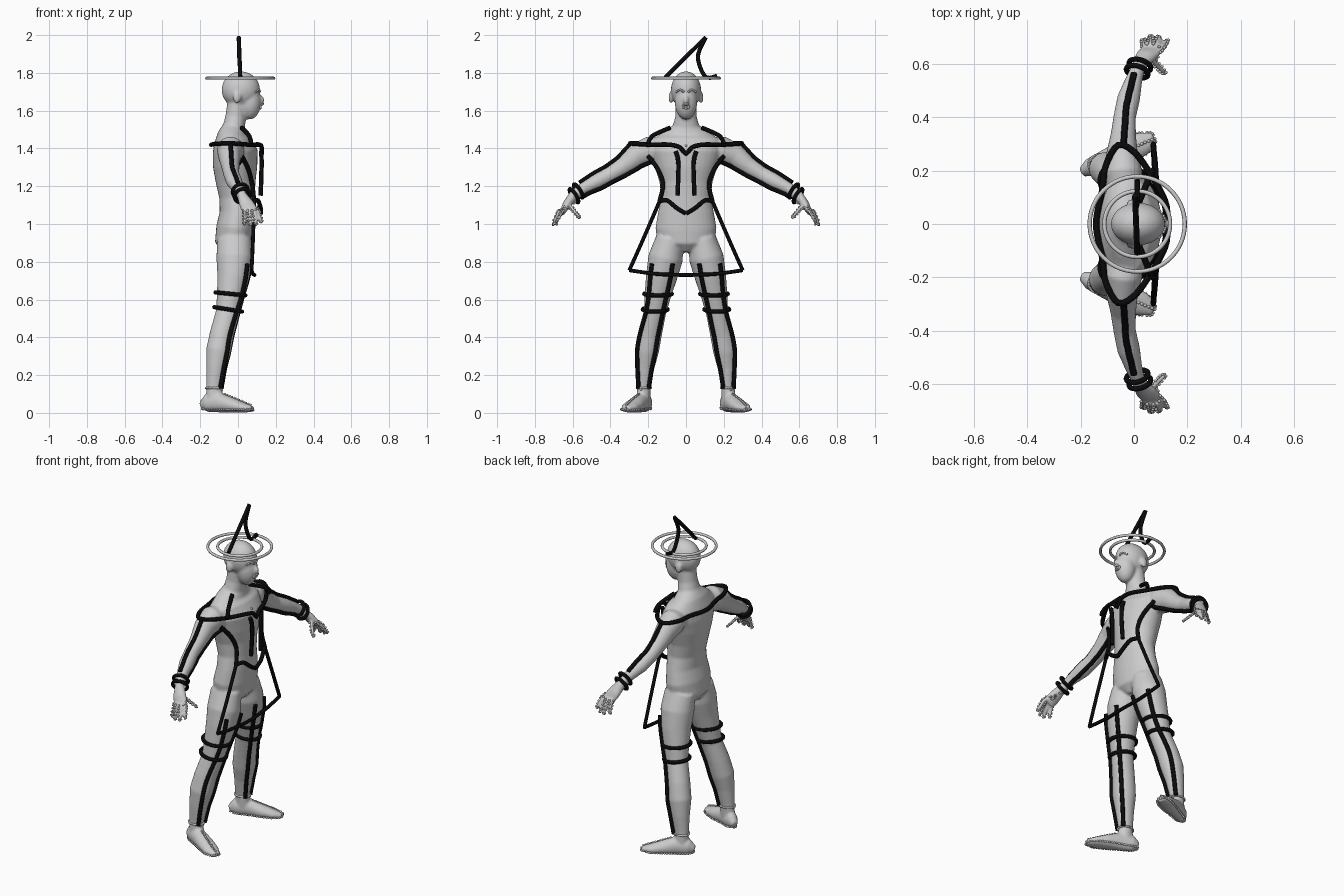
import bpy, bmesh, math
from mathutils import Vector, Matrix
from mathutils.bvhtree import BVHTree

if "Cube" in bpy.data.objects:
    bpy.data.objects.remove(bpy.data.objects["Cube"])

black = bpy.data.materials.new("black")
black.diffuse_color = (0.003, 0.003, 0.003, 1)
black.use_nodes = True
black.node_tree.nodes["Principled BSDF"].inputs["Base Color"].default_value = black.diffuse_color


def loft(bm, stations, ref=(1, 0, 0), side=1, n=20):
    """Closed tube through stations (x, y, z, radius along ref, radius across)."""
    pts = [Vector((s[0], s[1] * side, s[2])) for s in stations]
    rings = []
    for i, s in enumerate(stations):
        t = (pts[min(i + 1, len(pts) - 1)] - pts[max(i - 1, 0)]).normalized()
        r = Vector(ref)
        u = (r - t * r.dot(t)).normalized()
        v = t.cross(u)
        rings.append([bm.verts.new(pts[i] + u * s[3] * math.cos(a) + v * s[4] * math.sin(a))
                      for a in (2 * math.pi * k / n for k in range(n))])
    for a, b in zip(rings, rings[1:]):
        for k in range(n):
            bm.faces.new((a[k], a[(k + 1) % n], b[(k + 1) % n], b[k]))
    bm.faces.new(rings[0][::-1])
    bm.faces.new(rings[-1])


def ball(bm, c, r):
    m = Matrix.Translation(c) @ Matrix.Diagonal((*r, 1))
    bmesh.ops.create_uvsphere(bm, u_segments=24, v_segments=16, radius=1, matrix=m)


def finish(bm, name):
    bmesh.ops.recalc_face_normals(bm, faces=bm.faces)
    me = bpy.data.meshes.new(name)
    bm.to_mesh(me)
    bm.free()
    ob = bpy.data.objects.new(name, me)
    bpy.context.collection.objects.link(ob)
    me.shade_smooth()
    return ob


# Body: torso, neck, head, limbs fused into one smooth skin
bm = bmesh.new()
loft(bm, [(-.02, 0, .85, .06, .04), (-.022, 0, .90, .10, .15), (-.015, 0, .98, .10, .162),
          (-.005, 0, 1.06, .092, .148), (-.005, 0, 1.14, .094, .132), (-.012, 0, 1.22, .105, .14),
          (-.015, 0, 1.30, .117, .165), (-.015, 0, 1.38, .12, .19), (-.03, 0, 1.44, .098, .19),
          (-.03, 0, 1.48, .075, .13), (-.02, 0, 1.52, .058, .07), (-.012, 0, 1.57, .054, .056),
          (0, 0, 1.66, .054, .054)], n=32)
ball(bm, (.015, 0, 1.71), (.102, .08, .098))
ball(bm, (.062, 0, 1.648), (.06, .06, .095))
ball(bm, (.118, 0, 1.655), (.022, .016, .026))
ARM = [(-.03, .10, 1.40, .06, .05), (-.04, .19, 1.39, .072, .075), (-.045, .26, 1.36, .06, .066),
       (-.04, .33, 1.305, .048, .05), (-.035, .40, 1.262, .042, .043), (-.02, .47, 1.225, .043, .042),
       (0, .54, 1.19, .032, .032), (.018, .59, 1.155, .025, .029), (.045, .63, 1.105, .04, .023),
       (.072, .655, 1.06, .042, .014)]
LEG = [(-.02, .085, .92, .09, .075), (-.018, .108, .82, .096, .092), (-.025, .13, .72, .085, .083),
       (-.04, .15, .62, .072, .07), (-.055, .165, .53, .063, .059), (-.085, .19, .42, .064, .063),
       (-.103, .207, .33, .066, .064), (-.115, .217, .24, .053, .05), (-.125, .222, .14, .043, .036),
       (-.125, .225, .07, .043, .036)]
FOOT = [(-.195, .195, .04, .02, .018), (-.165, .21, .052, .048, .035), (-.10, .24, .055, .053, .042),
        (-.03, .27, .04, .04, .048), (.03, .30, .028, .027, .046), (.075, .32, .02, .016, .026)]
FINGERS = [((.04, .66, 1.07), (.035, .69, 1.0)), ((.062, .668, 1.07), (.066, .704, .995)),
           ((.085, .668, 1.07), (.097, .702, .998)), ((.105, .655, 1.07), (.124, .687, 1.01))]
THUMB = ((.06, .62, 1.10), (.115, .565, 1.035))
for s in (1, -1):
    loft(bm, ARM, side=s)
    loft(bm, LEG, side=s, n=24)
    loft(bm, FOOT, ref=(0, 0, 1), side=s)
    ball(bm, (-.005, .08 * s, 1.67), (.022, .012, .032))
    for a, b in FINGERS + [THUMB]:
        loft(bm, [(*a, .012, .012), (*b, .009, .009)], side=s, n=10)
body = finish(bm, "body")
rm = body.modifiers.new("fuse", "REMESH")
rm.mode, rm.voxel_size, rm.use_smooth_shade = "VOXEL", .0075, True
sm = body.modifiers.new("soften", "SMOOTH")
sm.factor, sm.iterations = .5, 4
bpy.context.view_layer.update()
skin = BVHTree.FromObject(body, bpy.context.evaluated_depsgraph_get())


def sample(pts, closed=False, snap=None, step=.012):
    """Even Catmull-Rom samples through pts, optionally laid on the skin."""
    p = [Vector(q) for q in pts]
    n = len(p)
    out = []
    for i in range(n if closed else n - 1):
        q = [p[(i + k) % n] if closed else p[max(0, min(n - 1, i + k))] for k in (-1, 0, 1, 2)]
        m = max(2, round((q[2] - q[1]).length / step))
        for j in range(m):
            t = j / m
            out.append(.5 * (2 * q[1] + (q[2] - q[0]) * t + (2 * q[0] - 5 * q[1] + 4 * q[2] - q[3]) * t * t
                             + (3 * q[1] - q[0] - 3 * q[2] + q[3]) * t ** 3))
    if not closed:
        out.append(p[-1])
    if snap is not None:
        for i, v in enumerate(out):
            loc, nor, _, _ = skin.find_nearest(v)
            out[i] = loc + nor * snap
    return out


def mirrored(strokes):
    return strokes + [[(x, -y, z) for x, y, z in s] for s in strokes]


def tubes(name, strokes, r=.012, closed=False, snap=None, mat=black):
    cu = bpy.data.curves.new(name, "CURVE")
    cu.dimensions, cu.bevel_depth, cu.bevel_resolution, cu.use_fill_caps = "3D", r, 2, True
    for s in strokes:
        v = sample(s, closed, snap, .02)
        sp = cu.splines.new("POLY")
        sp.points.add(len(v) - 1)
        for pt, co in zip(sp.points, v):
            pt.co = (*co, 1)
        sp.use_cyclic_u = closed
    ob = bpy.data.objects.new(name, cu)
    bpy.context.collection.objects.link(ob)
    if mat:
        cu.materials.append(mat)
    return ob


def beads(name, strokes, closed=False, r=.007):
    b = bmesh.new()
    for s in strokes:
        for v in sample(s, closed, .002, .014):
            bmesh.ops.create_icosphere(b, subdivisions=1, radius=r, matrix=Matrix.Translation(v))
    finish(b, name)


def circle(c, r, axis=(0, 0, 1), n=24, squash=1):
    rot = Vector((0, 0, 1)).rotation_difference(Vector(axis))
    return [Vector(c) + rot @ Vector((r * math.cos(a), squash * r * math.sin(a), 0))
            for a in (2 * math.pi * k / n for k in range(n))]


# Hat: two brim rings and a bent point
tubes("hat_brim", [circle((.012, 0, 1.772), r, n=40) for r in (.123, .178)], .008, True, mat=None)
tubes("hat_point", [[(.012, -.11, 1.775), (.008, 0, 1.885), (.004, .105, 1.988)],
                    [(.004, .105, 1.988), (.006, .065, 1.9), (.01, .075, 1.83), (.012, .11, 1.775),
                     (.012, .165, 1.785)]], .011)

# Off-shoulder collar and neck straps
half = [(-.12, .12, 1.425), (-.105, .22, 1.425), (-.06, .295, 1.428), (0, .27, 1.425),
        (.06, .19, 1.42), (.115, .09, 1.42), (.125, .03, 1.405)]
tubes("collar", [[(-.142, 0, 1.42)] + half + [(.125, 0, 1.37)]
                 + [(x, -y, z) for x, y, z in half[::-1]]], closed=True)
tubes("neck_straps", mirrored([[(.07, .2, 1.425), (.06, .18, 1.465), (.02, .085, 1.51)]]))

# Bodice seams and pointed waist
tubes("bodice_seams", mirrored([
    [(.02, .2, 1.36), (.055, .15, 1.29), (.075, .122, 1.21), (.085, .14, 1.12)],
    [(.122, .055, 1.385), (.125, .04, 1.32), (.12, .045, 1.15)],
    [(.085, .14, 1.12), (.105, .1, 1.125), (.12, .05, 1.085), (.12, 0, 1.055)]]))

# Flat front skirt outline
tubes("skirt", mirrored([[(.085, .14, 1.12), (.08, .22, .935), (.072, .3, .755)],
                         [(.072, .3, .755), (.08, .15, .735), (.088, 0, .73)]]), .010)

# Sleeve seams and cuffs
tubes("sleeve_seams", mirrored([
    [(-.04, .29, 1.425), (-.035, .36, 1.34), (-.03, .43, 1.29), (0, .56, 1.215)],
    [(-.0, .17, 1.36), (.0, .25, 1.28), (.0, .37, 1.215), (.015, .55, 1.15)]]), snap=.006)
tubes("cuffs", mirrored([circle((.012, .57, 1.175), .042, (.25, .8, -.5)),
                         circle((.022, .593, 1.15), .042, (.25, .8, -.5))]), .010, True)

# Stocking seams and knee bands
tubes("stocking_seams", mirrored([
    [(.06, .19, .79), (.02, .205, .6), (-.05, .25, .38), (-.085, .262, .13)],
    [(.07, .07, .79), (.03, .1, .6), (-.045, .16, .38), (-.08, .19, .13)]]), snap=.006)
tubes("knee_bands", mirrored([circle((-.04, .148, .63), .08, (.1, 0, 1), squash=.92),
                              circle((-.052, .163, .548), .075, (.16, 0, 1), squash=.88)]), .011, True)

# Shoe, glove and face beads laid on the skin
sole = [(x, y + k * w, .016) for k in (-1, 1) for x, y, _, _, w in FOOT[::-k]]
beads("shoe_beads", mirrored([circle((-.125, .222, .132), .045), sole]), True)
beads("shoe_top_beads", mirrored([[(-.08, .24, .13), (-.03, .27, .09), (.03, .30, .06), (.08, .32, .02)]]))
zig = []
for a, b in FINGERS:
    zig += [(a[0] - .012, a[1] + .004, a[2]), (b[0], b[1] + .004, b[2] - .01)]
zig += [(.118, .66, 1.075), (.08, .62, 1.085), (.12, .562, 1.03), (.03, .59, 1.12)]
beads("glove_beads", mirrored([zig]))
beads("eye_beads", mirrored([[(.13, .018, 1.70), (.12, .035, 1.71), (.1, .056, 1.70)]]))
beads("mouth_beads", [[(.14, .022 * math.cos(a), 1.618 + .011 * math.sin(a))
                       for a in (k * math.pi / 4 for k in range(8))]], True)
beads("chest_bead", [[(.11, 0, 1.425), (.11, 0, 1.426)]])
